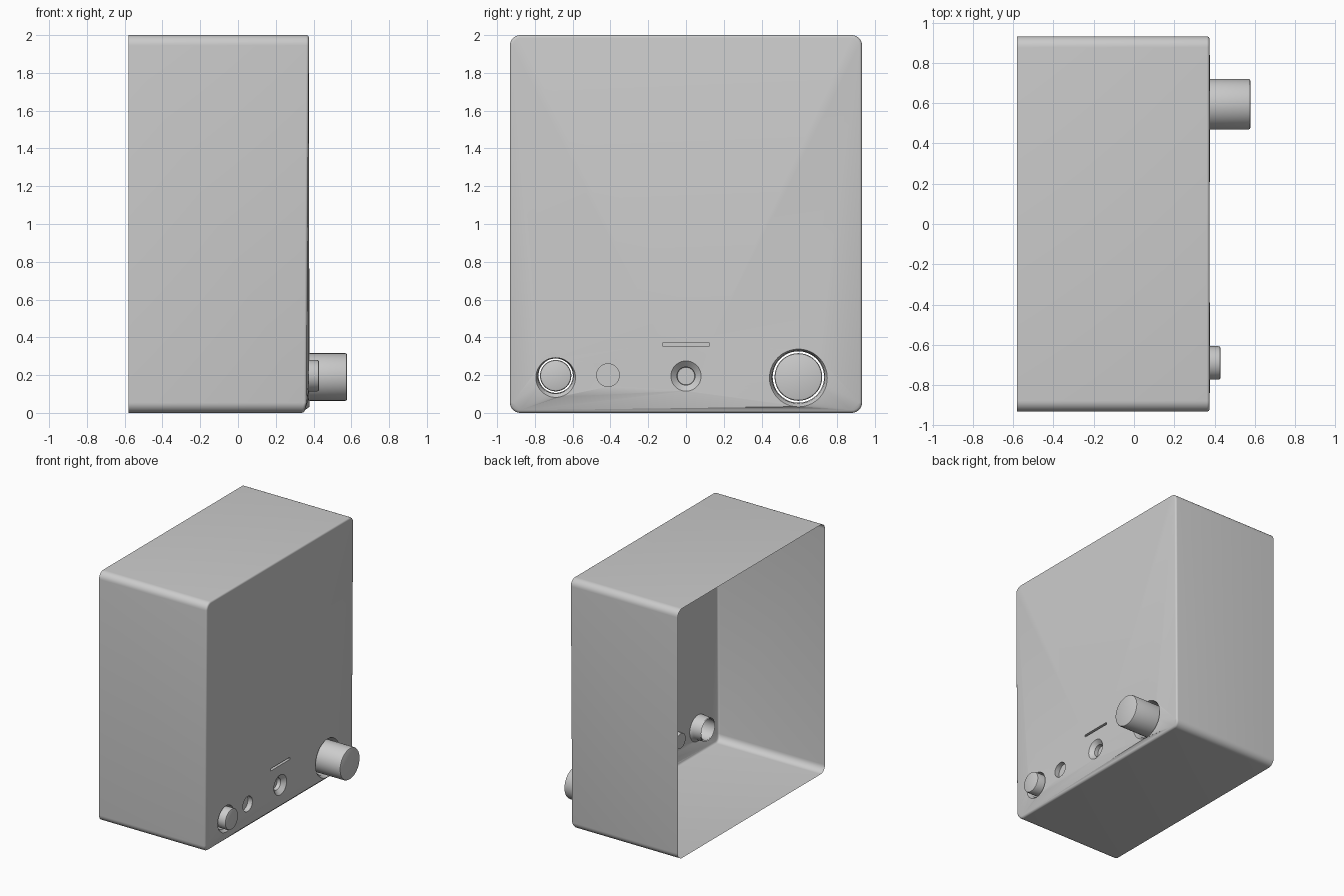
import bpy, bmesh, math

if "Cube" in bpy.data.objects:
    bpy.data.objects.remove(bpy.data.objects["Cube"])

grey = bpy.data.materials.new("plain_grey")
grey.diffuse_color = (0.6, 0.6, 0.6, 1)
grey.use_nodes = True
grey.node_tree.nodes["Principled BSDF"].inputs["Base Color"].default_value = grey.diffuse_color

BACK, FRONT = -0.58, 0.375


def circle(y, z, r, x, n=48):
    return [(x, y + r * math.cos(2 * math.pi * i / n), z + r * math.sin(2 * math.pi * i / n))
            for i in range(n)]


def rounded_rect(x, inset, slope=0.0, r=0.055, n=8):
    """Loop in the yz plane; the lowest points lean back by slope."""
    pts = []
    for cy, cz, a0 in ((1, 1, 0), (-1, 1, 90), (-1, -1, 180), (1, -1, 270)):
        for i in range(n + 1):
            a = math.radians(a0 + 90 * i / n)
            y = cy * (0.932 - r) + (r - inset) * math.cos(a)
            z = 1 + cz * (1 - r) + (r - inset) * math.sin(a)
            pts.append((x - slope * max(0, 1 - z / 0.1), y, z))
    return pts


def add_loop(bm, pts):
    return [bm.verts.new(p) for p in pts]


def bridge(bm, a, b):
    n = len(a)
    for i in range(n):
        bm.faces.new((a[i], a[(i + 1) % n], b[(i + 1) % n], b[i]))


def loft(bm, loops, cap=False):
    rows = [add_loop(bm, p) for p in loops]
    for a, b in zip(rows, rows[1:]):
        bridge(bm, a, b)
    if cap:
        bm.faces.new(rows[-1])
    return rows


def loop_edges(bm, vs):
    out = []
    for i, v in enumerate(vs):
        w = vs[(i + 1) % len(vs)]
        out.append(bm.edges.get((v, w)) or bm.edges.new((v, w)))
    return out


def finish(bm, name):
    bmesh.ops.recalc_face_normals(bm, faces=bm.faces)
    # make sure the largest face on the front looks outward
    face = max((f for f in bm.faces if abs(f.normal.x) > 0.7), key=lambda f: f.calc_area())
    if face.normal.x < 0:
        bmesh.ops.reverse_faces(bm, faces=bm.faces)
    me = bpy.data.meshes.new(name)
    bm.to_mesh(me)
    bm.free()
    me.materials.append(grey)
    ob = bpy.data.objects.new(name, me)
    bpy.context.collection.objects.link(ob)
    bpy.context.view_layer.objects.active = ob
    ob.select_set(True)
    bpy.ops.object.shade_smooth_by_angle(angle=math.radians(35))
    ob.select_set(False)


# open-backed casing with softened front edge
bm = bmesh.new()
loops = [rounded_rect(BACK, 0)]
for i in range(5):
    a = math.radians(90 * i / 4)
    loops.append(rounded_rect(FRONT - 0.014 + 0.014 * math.sin(a),
                              0.014 * (1 - math.cos(a)), 0.025))
rim = loft(bm, loops)[-1]

# recesses of the control row: each is a list of loops starting at the panel
big, small = (0.595, 0.19), (-0.69, 0.197)
recesses = [
    ([circle(0.595, 0.185, 0.153, FRONT + 0.003), circle(*big, 0.140, FRONT - 0.02),
      circle(*big, 0.136, FRONT - 0.085)], False),
    ([circle(-0.69, 0.187, 0.105, FRONT + 0.002), circle(*small, 0.095, FRONT - 0.02),
      circle(*small, 0.091, FRONT - 0.085)], False),
    ([circle(-0.413, 0.2, 0.06, FRONT), circle(-0.413, 0.2, 0.06, FRONT - 0.04)], True),
    ([circle(0, 0.195, 0.08, FRONT), circle(0, 0.195, 0.048, FRONT - 0.03),
      circle(0, 0.195, 0.046, FRONT - 0.06)], True),
    ([[(x, y, z) for y, z in ((-0.125, 0.353), (0.125, 0.353), (0.125, 0.371), (-0.125, 0.371))]
      for x in (FRONT, FRONT - 0.03)], True),
]
panel_edges = loop_edges(bm, rim)
for rec, cap in recesses:
    panel_edges += loop_edges(bm, loft(bm, rec, cap)[0])
bmesh.ops.triangle_fill(bm, edges=panel_edges, use_beauty=True, normal=(1, 0, 0))
finish(bm, "casing")

# hollow knobs
for name, (y, z), r, tip in (("large_knob", big, 0.126, 0.578), ("small_knob", small, 0.083, 0.43)):
    bm = bmesh.new()
    loft(bm, [circle(y, z, r, FRONT - 0.085), circle(y, z, r, tip - 0.01),
              circle(y, z, r - 0.003, tip - 0.003), circle(y, z, r - 0.01, tip)], True)
    finish(bm, name)
